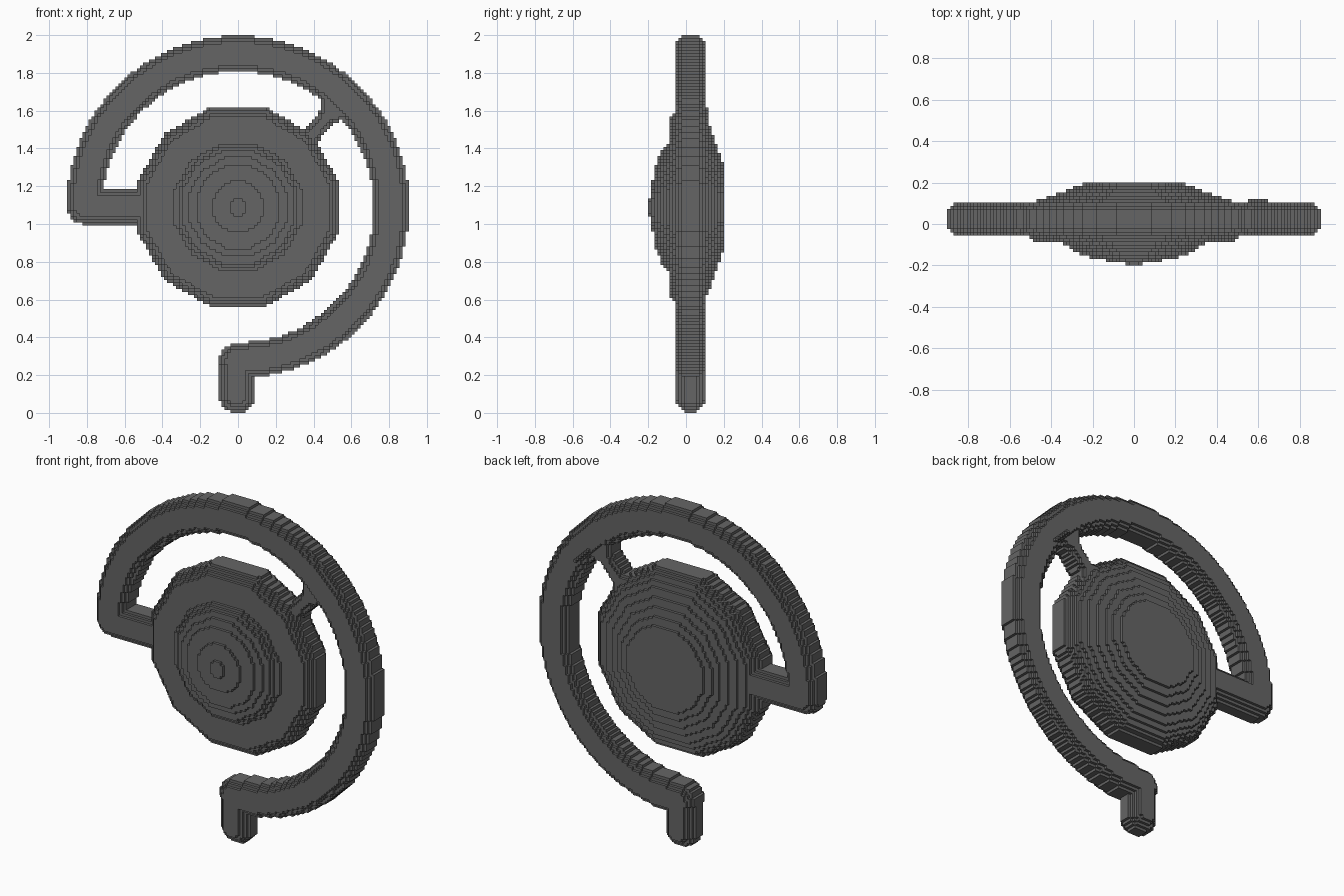
import bpy, bmesh, math

cube = bpy.data.objects.get("Cube")
if cube:
    bpy.data.objects.remove(cube, do_unlink=True)

V = 0.016            # block size
CZ = 1.09            # height of the disc and ring centre
MID = 0.024          # depth of the ring's middle plane
RING = 0.812         # radius of the ring's centre line

steel = bpy.data.materials.new("dark grey")
steel.use_nodes = True
GREY = (0.13, 0.13, 0.13, 1)
steel.diffuse_color = GREY
steel.node_tree.nodes["Principled BSDF"].inputs["Base Color"].default_value = GREY


def chamfered(a, b, half_a, half_b, cut):
    """Inside test for a rectangular section with cut corners."""
    a, b = abs(a), abs(b)
    return a <= half_a and b <= half_b and a + b <= half_a + half_b - cut


def along(x, z, start, end):
    """Distance along a bar, its length, and the offset across it."""
    dx, dz = end[0] - start[0], end[1] - start[1]
    length = math.hypot(dx, dz)
    px, pz = x - start[0], z - start[1]
    return (px * dx + pz * dz) / length, length, (px * dz - pz * dx) / length


def bar(x, y, z, start, end, half_w, half_d, cut):
    """Straight bar with rounded ends."""
    t, length, across = along(x, z, start, end)
    over = max(-t, t - length, 0)
    return chamfered(math.hypot(across, over), y - MID, half_w, half_d, cut)


def interpolate(points, r):
    for (r0, y0), (r1, y1) in zip(points, points[1:]):
        if r <= r1:
            return y0 + (y1 - y0) * (r - r0) / (r1 - r0)
    return None


# Twelve-sided lens: domed front with a flat border, stepped back
FRONT = [(0, .204), (.04, .193), (.13, .177), (.22, .161), (.30, .129),
         (.345, .089), (.475, .086), (.505, .06), (.53, .03)]
BACK = [(0, .2), (.24, .194), (.31, .168), (.37, .148), (.43, .128),
        (.48, .106), (.51, .08), (.53, .05)]
SIDES = [(math.cos(k * math.pi / 6), math.sin(k * math.pi / 6)) for k in range(12)]


def disc(x, y, z):
    if math.hypot(x, z - CZ) > .56:
        return False
    r = max(x * c + (z - CZ) * s for c, s in SIDES)
    edge = interpolate(FRONT if y < 0 else BACK, r)
    return edge is not None and abs(y) <= edge


def ring(x, y, z):
    if abs(y - MID) > .08:
        return False
    if z < CZ and x < .05:
        return False
    return chamfered(math.hypot(x, z - CZ) - RING, y - MID, .094, .08, .04)


def stem(x, y, z):
    return bar(x, y, z, (-.005, .094), (-.005, .275), .094, .08, .05) or \
        bar(x, y, z, (-.005, .275), (.08, .285), .094, .08, .04)


def side_arm(x, y, z):
    return bar(x, y, z, (-.81, CZ), (-.48, CZ), .092, .08, .045)


def strut(x, y, z):
    t, length, across = along(x, z, (.33, 1.40), (.56, 1.67))
    flare = max(0, .1 - t) * .6 + max(0, t - length + .13) * .9
    return 0 <= t <= length and chamfered(across, y - MID, .047 + flare, .07, .035)


def strut_plate(x, y, z):
    t, length, across = along(x, z, (.46, 1.70), (.65, 1.52))
    return 0 <= t <= length and chamfered(across, y - MID - .012, .03, .078, .03)


PARTS = [("disc", disc), ("ring", ring), ("stem", stem), ("side_arm", side_arm),
         ("strut", strut), ("strut_plate", strut_plate)]

# Claim each block for the first part that contains it
cells = {}
for i in range(-56, 57):
    for k in range(125):
        x, z = i * V, (k + .5) * V
        for j in range(-12, 13):
            for name, inside in PARTS:
                if inside(x, j * V, z):
                    cells[i, j, k] = name
                    break


def build(name):
    """Make the exposed block faces of one part."""
    bm = bmesh.new()
    corners = {}

    def corner(p):
        if p not in corners:
            corners[p] = bm.verts.new(((p[0] - .5) * V, (p[1] - .5) * V, p[2] * V))
        return corners[p]

    for cell, owner in cells.items():
        if owner != name:
            continue
        for axis in range(3):
            for sign in (0, 1):
                neighbour = list(cell)
                neighbour[axis] += 2 * sign - 1
                if tuple(neighbour) in cells:
                    continue
                loop = []
                for u, w in ((0, 0), (1, 0), (1, 1), (0, 1)):
                    p = list(cell)
                    p[axis] += sign
                    p[(axis + 1) % 3] += u
                    p[(axis + 2) % 3] += w
                    loop.append(corner(tuple(p)))
                bm.faces.new(loop if sign else loop[::-1])
    mesh = bpy.data.meshes.new(name)
    bm.to_mesh(mesh)
    bm.free()
    mesh.materials.append(steel)
    bpy.context.collection.objects.link(bpy.data.objects.new(name, mesh))


for part_name, _ in PARTS:
    build(part_name)
